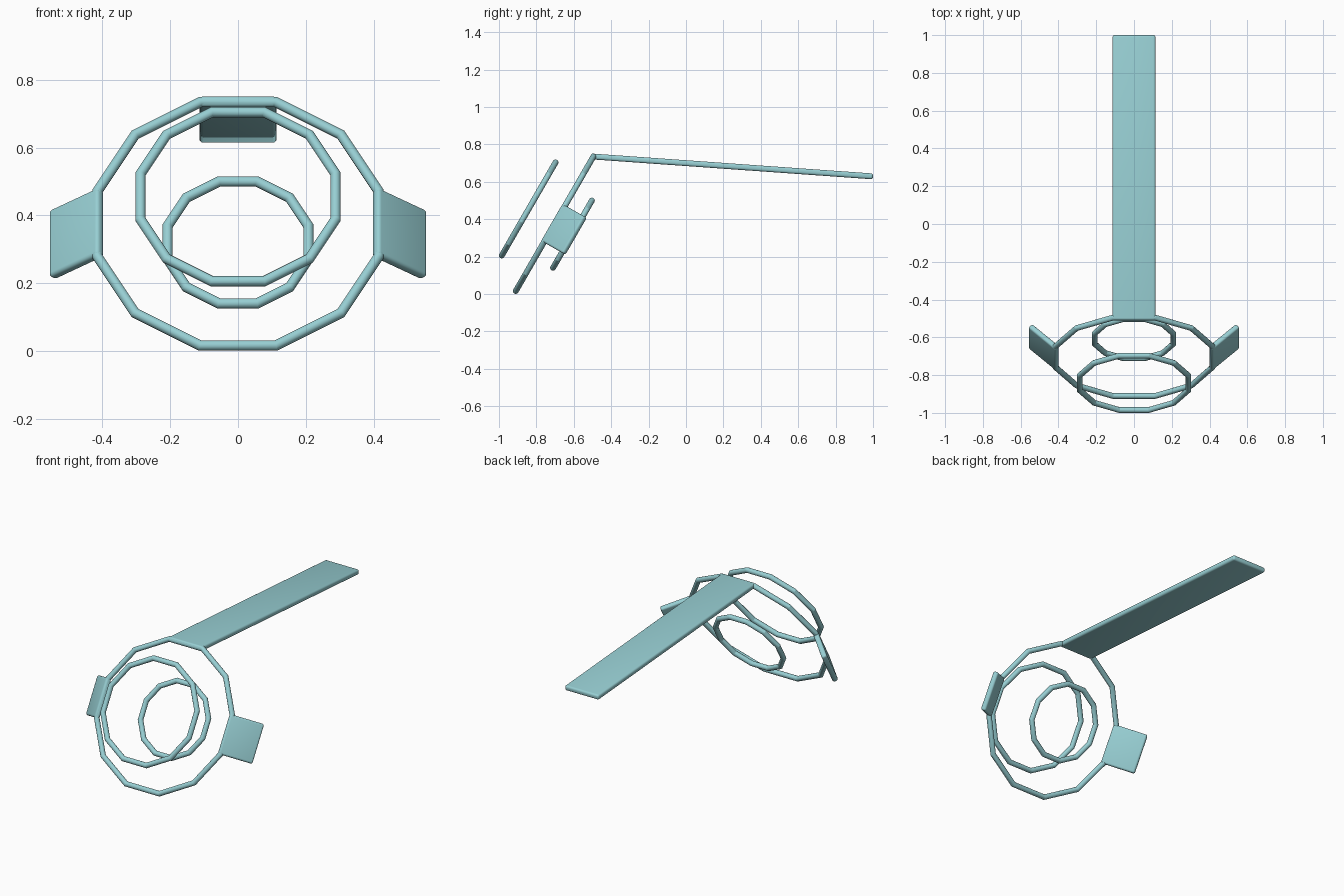
import bpy, bmesh, math
from mathutils import Matrix, Vector

if "Cube" in bpy.data.objects:
    bpy.data.objects.remove(bpy.data.objects["Cube"])

TILT = math.radians(60)
TUBE = 0.0155
teal = bpy.data.materials.new("pale teal")
teal.diffuse_color = (0.31, 0.62, 0.65, 1)
teal.use_nodes = True
teal.node_tree.nodes["Principled BSDF"].inputs["Base Color"].default_value = teal.diffuse_color


def finish(ob, name):
    ob.name = name
    ob.data.materials.clear()
    ob.data.materials.append(teal)
    bpy.ops.object.select_all(action='DESELECT')
    ob.select_set(True)
    bpy.context.view_layer.objects.active = ob
    bpy.ops.object.shade_smooth_by_angle(angle=math.radians(25))


def ring(name, apothem, y, z):
    """Twelve-sided tube ring, flat edge at the top, leaning back."""
    bpy.ops.mesh.primitive_torus_add(major_segments=12, minor_segments=16,
                                     major_radius=apothem / math.cos(math.pi / 12),
                                     minor_radius=TUBE)
    ob = bpy.context.object
    ob.data.transform(Matrix.Translation((0, y, z)) @ Matrix.Rotation(TILT, 4, 'X')
                      @ Matrix.Rotation(math.pi / 12, 4, 'Z'))
    finish(ob, name)


def plate(name, start, end, across, half_width):
    """Round-edged slab running from start to end, lying along 'across'."""
    start, end, w = Vector(start), Vector(end), Vector(across).normalized()
    u = (end - start).normalized()
    t = u.cross(w).normalized()
    length = (end - start).length + 2 * TUBE * 0.95
    axes = Matrix((u * length, w * half_width * 2, t * TUBE * 2)).transposed().to_4x4()
    bm = bmesh.new()
    bmesh.ops.create_cube(bm, size=1)
    bm.transform(Matrix.Translation((start + end) / 2) @ axes)
    bmesh.ops.recalc_face_normals(bm, faces=bm.faces)
    bmesh.ops.bevel(bm, geom=bm.edges[:], offset=TUBE * 0.75, segments=4,
                    profile=0.5, affect='EDGES', clamp_overlap=True)
    me = bpy.data.meshes.new(name)
    bm.to_mesh(me)
    bm.free()
    ob = bpy.data.objects.new(name, me)
    bpy.context.collection.objects.link(ob)
    finish(ob, name)


# three leaning rings
ring("main_ring", 0.415, -0.703, 0.375)
ring("front_ring", 0.288, -0.841, 0.455)
ring("rear_ring", 0.208, -0.607, 0.32)

# long arm running back from the top of the main ring
plate("long_arm", (0, -0.495, 0.735), (0, 0.985, 0.63), (1, 0, 0), 0.114)

# swept side tabs on the main ring
lean = (0, math.cos(TILT), math.sin(TILT))
for s, side in ((-1, "left"), (1, "right")):
    plate(side + "_tab", (s * 0.415, -0.703, 0.375), (s * 0.539, -0.602, 0.317), lean, 0.114)
